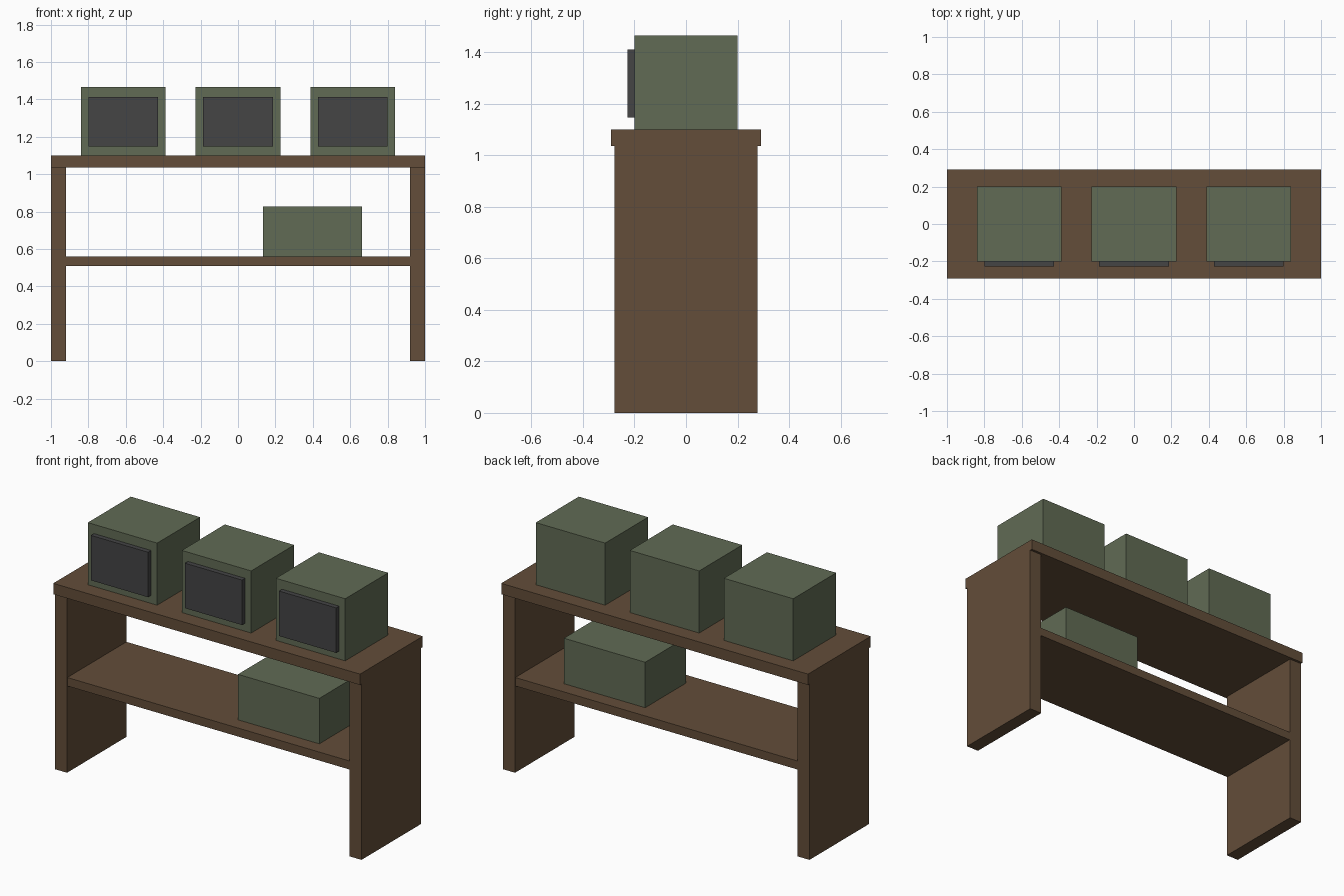
import bpy

if "Cube" in bpy.data.objects:
    bpy.data.objects.remove(bpy.data.objects["Cube"])


def material(name, rgb):
    m = bpy.data.materials.new(name)
    m.diffuse_color = (*rgb, 1.0)
    m.use_nodes = True
    m.node_tree.nodes["Principled BSDF"].inputs["Base Color"].default_value = m.diffuse_color
    return m


wood = material("brown wood", (0.125, 0.075, 0.041))
green = material("dull green", (0.119, 0.147, 0.089))
dark = material("dark grey", (0.058, 0.058, 0.060))


def box(name, x, y, z, mat):
    """Box from (min, max) ranges on each axis."""
    bpy.ops.mesh.primitive_cube_add(size=1, location=[sum(r) / 2 for r in (x, y, z)])
    ob = bpy.context.object
    ob.name = name
    ob.scale = [r[1] - r[0] for r in (x, y, z)]
    bpy.ops.object.transform_apply(location=False, rotation=False, scale=True)
    ob.data.materials.append(mat)
    return ob


# Desk: top, side panels, shelf
box("table_top", (-1, 1), (-0.292, 0.292), (1.036, 1.10), wood)
box("left_side_panel", (-1, -0.92), (-0.278, 0.278), (0, 1.036), wood)
box("right_side_panel", (0.92, 1), (-0.278, 0.278), (0, 1.036), wood)
box("shelf", (-0.92, 0.92), (-0.275, 0.275), (0.51, 0.56), wood)

# Three monitors with raised screens
for label, cx in (("left", -0.613), ("middle", 0), ("right", 0.613)):
    box(label + "_monitor_case", (cx - 0.226, cx + 0.226), (-0.2, 0.2), (1.10, 1.466), green)
    box(label + "_screen", (cx - 0.186, cx + 0.186), (-0.228, -0.2), (1.147, 1.412), dark)

# Storage box on the shelf
box("storage_box", (0.133, 0.663), (-0.19, 0.19), (0.56, 0.828), green)
